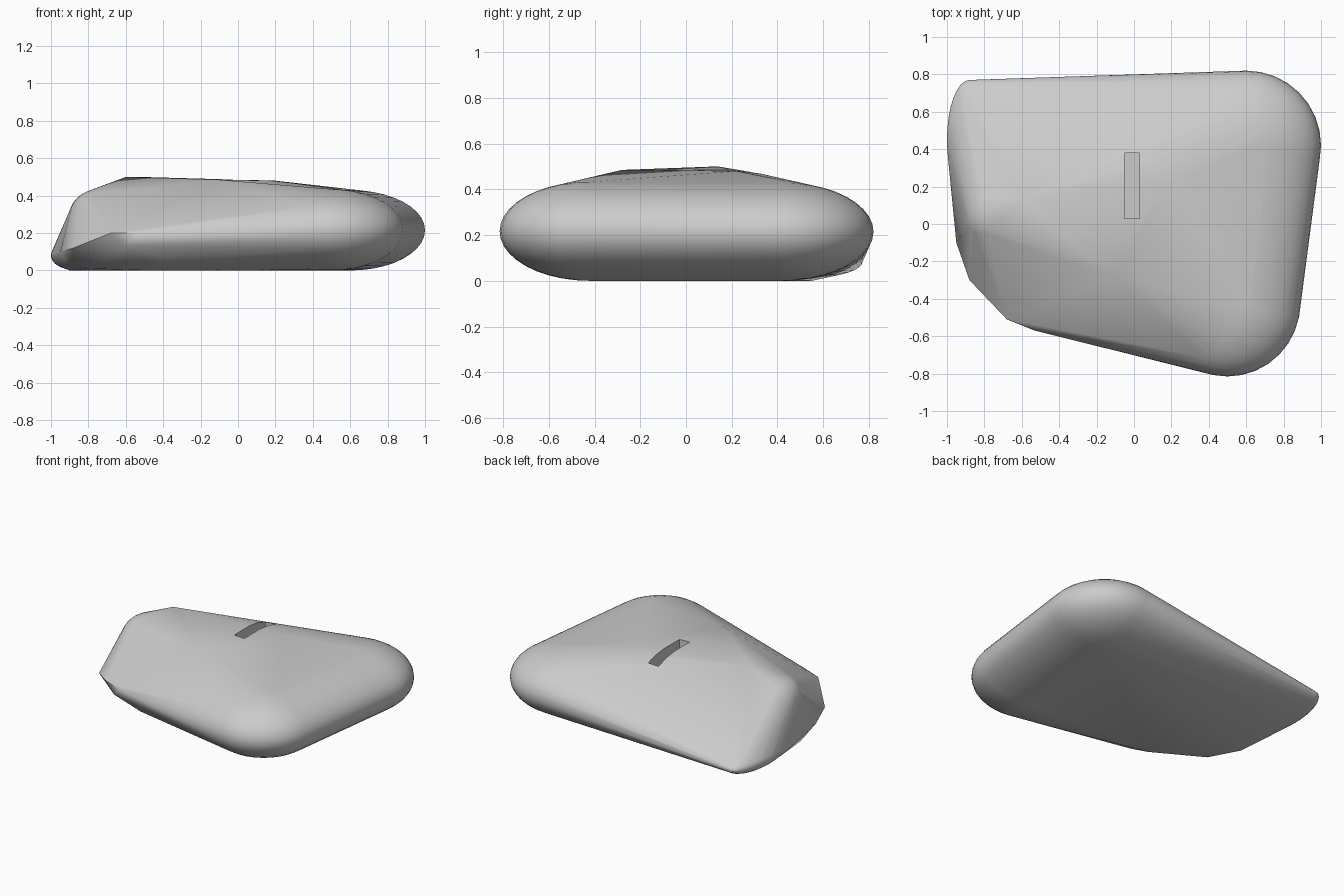
import bpy
import bmesh
import math
from mathutils import Matrix, Vector

cube = bpy.data.objects.get("Cube")
if cube:
    bpy.data.objects.remove(cube, do_unlink=True)

stone_grey = bpy.data.materials.new("stone grey")
stone_grey.use_nodes = True
colour = (0.6, 0.6, 0.6, 1)
stone_grey.diffuse_color = colour
stone_grey.node_tree.nodes["Principled BSDF"].inputs["Base Color"].default_value = colour


def make_object(name, bm):
    mesh = bpy.data.meshes.new(name)
    bm.to_mesh(mesh)
    bm.free()
    mesh.materials.append(stone_grey)
    obj = bpy.data.objects.new(name, mesh)
    bpy.context.collection.objects.link(obj)
    return obj


def add_lobe(bm, centre, radii):
    matrix = Matrix.Translation(centre) @ Matrix.Diagonal((*radii, 1))
    bmesh.ops.create_uvsphere(bm, u_segments=32, v_segments=20, radius=1, matrix=matrix)


# Stone: a skin stretched over rounded corner lobes and chipped corners
bm = bmesh.new()
add_lobe(bm, (0.6, 0.42, 0.215), (0.4, 0.4, 0.215))       # back, broad end
add_lobe(bm, (0.5, -0.42, 0.217), (0.39, 0.395, 0.217))   # front, broad end
add_lobe(bm, (-0.88, 0.45, 0.08), (0.12, 0.32, 0.075))    # thin back corner
add_lobe(bm, (-0.72, 0.05, 0.3), (0.18, 0.2, 0.14))       # narrow shoulder
chips = [
    (-0.6, 0.13, 0.5), (-0.52, 0.14, 0.5), (-0.1, -0.28, 0.485),      # top
    (0.2, 0.22, 0.48), (0.1, 0.33, 0.468),
    (-0.68, -0.51, 0.2), (-0.53, -0.57, 0.2), (-0.6, -0.53, 0.13),    # front chip
    (-0.88, -0.3, 0.12), (-0.95, -0.1, 0.1),
    (-0.4, -0.52, 0.06), (-0.45, -0.4, 0), (-0.8, -0.22, 0.01),       # underside
    (-0.9, 0, 0), (-0.88, 0.55, 0),
]
for point in chips:
    bm.verts.new(point)
hull = bmesh.ops.convex_hull(bm, input=bm.verts[:])
spare = {g for g in hull["geom_interior"] + hull["geom_unused"]
         if isinstance(g, bmesh.types.BMVert)}
bmesh.ops.delete(bm, geom=list(spare), context="VERTS")
loose = [v for v in bm.verts if not v.link_faces]
bmesh.ops.delete(bm, geom=loose, context="VERTS")

# Remove sphere faces left inside the skin, then weld tiny slivers
middle = Vector((0, 0, 0.22))
skin = bmesh.new()
for v in bm.verts:
    skin.verts.new(v.co)
bm.free()
bmesh.ops.remove_doubles(skin, verts=skin.verts[:], dist=0.006)
result = bmesh.ops.convex_hull(skin, input=skin.verts[:])
inside = {g for g in result["geom_interior"] if isinstance(g, bmesh.types.BMVert)}
bmesh.ops.delete(skin, geom=list(inside), context="VERTS")
bmesh.ops.recalc_face_normals(skin, faces=skin.faces[:])
stone = make_object("stone", skin)

# Plain straight slot sunk into the top
bm = bmesh.new()
slot_matrix = Matrix.Translation((-0.01, 0.205, 0.48)) @ Matrix.Diagonal((0.08, 0.35, 0.2, 1))
bmesh.ops.create_cube(bm, size=1, matrix=slot_matrix)
cutter = make_object("slot_cutter", bm)
cutter.hide_render = True
cutter.hide_viewport = True

cut = stone.modifiers.new("slot", "BOOLEAN")
cut.operation = "DIFFERENCE"
cut.solver = "EXACT"
cut.object = cutter
bpy.context.view_layer.objects.active = stone
stone.select_set(True)
bpy.ops.object.modifier_apply(modifier=cut.name)
bpy.data.objects.remove(cutter, do_unlink=True)
bpy.ops.object.shade_smooth_by_angle(angle=math.radians(30))
